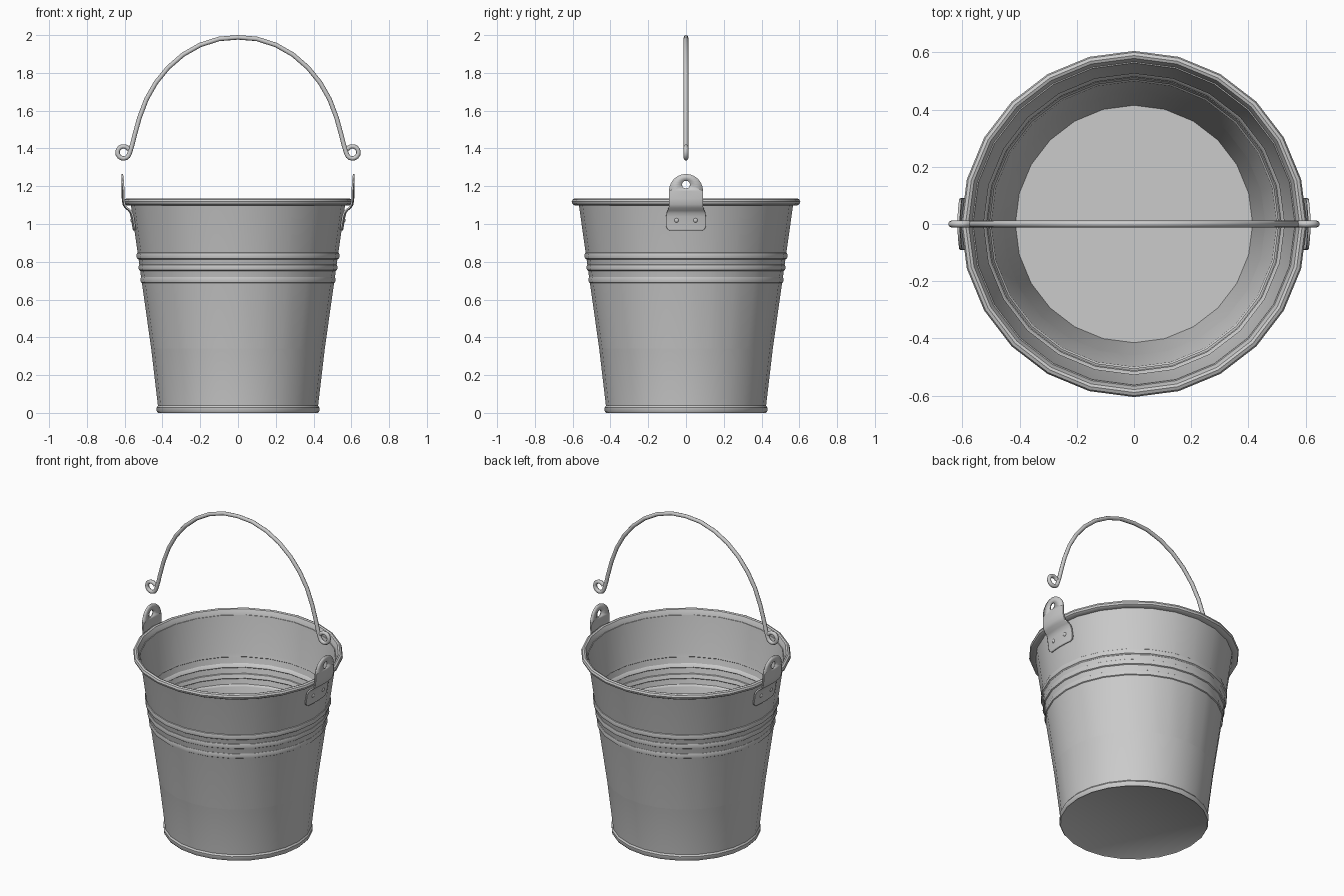
import bpy, bmesh
from math import sin, cos, pi, radians

if "Cube" in bpy.data.objects:
    bpy.data.objects.remove(bpy.data.objects["Cube"])


def finish(bm, name, angle=35):
    bmesh.ops.recalc_face_normals(bm, faces=bm.faces[:])
    me = bpy.data.meshes.new(name)
    bm.to_mesh(me)
    bm.free()
    ob = bpy.data.objects.new(name, me)
    bpy.context.collection.objects.link(ob)
    smooth(ob, angle)
    return ob


def smooth(ob, angle):
    bpy.ops.object.select_all(action='DESELECT')
    ob.select_set(True)
    bpy.context.view_layer.objects.active = ob
    bpy.ops.object.shade_smooth_by_angle(angle=radians(angle))


def lathe(name, profile, n=24):
    bm = bmesh.new()
    rings = [[bm.verts.new((r * cos(2 * pi * i / n), r * sin(2 * pi * i / n), z))
              for i in range(n)] for r, z in profile]
    for a, b in zip(rings, rings[1:]):
        for i in range(n):
            k = (i + 1) % n
            bm.faces.new((a[i], a[k], b[k], b[i]))
    bm.faces.new(rings[0])
    bm.faces.new(rings[-1])
    return finish(bm, name)


# Bucket: outer wall with base bead, three ridges and rolled rim, then inner wall
profile = [(0.418, 0.004), (0.424, 0.0), (0.430, 0.008), (0.431, 0.028), (0.424, 0.038),
           (0.499, 0.675)]
for r, z in ((0.517, 0.705), (0.527, 0.770), (0.538, 0.832)):
    profile += [(r - 0.014, z - 0.021), (r - 0.003, z - 0.014), (r, z),
                (r - 0.003, z + 0.014), (r - 0.012, z + 0.021)]
profile += [(0.531, 0.875), (0.563, 1.100),
            (0.590, 1.099), (0.601, 1.106), (0.605, 1.118), (0.600, 1.130), (0.589, 1.135),
            (0.579, 1.131), (0.573, 1.118), (0.567, 1.100), (0.415, 0.025)]
lathe("bucket_body", profile)

# Ears: rows of (height, distance from axis, half width) below a round tab with a hole
ROWS = [(1.175, 0.611, 0.09), (1.135, 0.611, 0.09), (1.105, 0.607, 0.09), (1.088, 0.598, 0.091),
        (1.074, 0.580, 0.096), (1.060, 0.570, 0.102), (1.040, 0.564, 0.105),
        (0.990, 0.556, 0.105), (0.973, 0.553, 0.098), (0.965, 0.552, 0.084)]
N = 12


def ear(name, side):
    bm = bmesh.new()

    def vert(y, z, x):
        return bm.verts.new((side * (x - y * y / 1.2), y, z))

    rows = [[vert(w * cos(pi * j / N), z, x) for j in range(N + 1)] for z, x, w in ROWS]
    for a, b in zip(rows, rows[1:]):
        for j in range(N):
            bm.faces.new((a[j], a[j + 1], b[j + 1], b[j]))
    arc = [vert(0.09 * cos(pi * j / N), 1.175 + 0.09 * sin(pi * j / N), 0.613)
           for j in range(1, N)]
    outer = [rows[0][0]] + arc + rows[0][:0:-1]
    hole = [vert(0.021 * cos(pi * j / N), 1.208 + 0.021 * sin(pi * j / N), 0.612)
            for j in range(2 * N)]
    for j in range(2 * N):
        k = (j + 1) % (2 * N)
        bm.faces.new((outer[j], outer[k], hole[k], hole[j]))
    ob = finish(bm, name)
    mod = ob.modifiers.new("thickness", 'SOLIDIFY')
    mod.thickness = 0.009
    mod.offset = 0


for label, side in (("right", 1), ("left", -1)):
    ear("ear_" + label, side)
    # Rivets
    for i, y in enumerate((-0.05, 0.05)):
        bpy.ops.mesh.primitive_uv_sphere_add(segments=12, ring_count=8, radius=0.013,
                                             location=(side * 0.560, y, 1.02))
        rivet = bpy.context.object
        rivet.name = f"rivet_{label}_{i + 1}"
        rivet.scale.x = 0.7
        smooth(rivet, 40)

# Wire handle: arch ending in an outward curl at each side
half = [(0.10, 1.980), (0.20, 1.948), (0.29, 1.897), (0.37, 1.828), (0.435, 1.748),
        (0.485, 1.660), (0.522, 1.562), (0.546, 1.475), (0.562, 1.412)]
for i in range(14):
    a = radians(195 + 315 * i / 13)
    half.append((0.606 + 0.032 * cos(a), 1.379 + 0.032 * sin(a)))
path = [(-x, z) for x, z in reversed(half)] + [(0, 1.988)] + half
cu = bpy.data.curves.new("handle", 'CURVE')
cu.dimensions = '3D'
cu.bevel_depth = 0.012
cu.bevel_resolution = 2
cu.use_fill_caps = True
sp = cu.splines.new('POLY')
sp.points.add(len(path) - 1)
for p, (x, z) in zip(sp.points, path):
    p.co = (x, 0, z, 1)
handle = bpy.data.objects.new("handle", cu)
bpy.context.collection.objects.link(handle)
bpy.ops.object.select_all(action='DESELECT')
handle.select_set(True)
bpy.context.view_layer.objects.active = handle
bpy.ops.object.convert(target='MESH')
smooth(bpy.context.object, 50)
